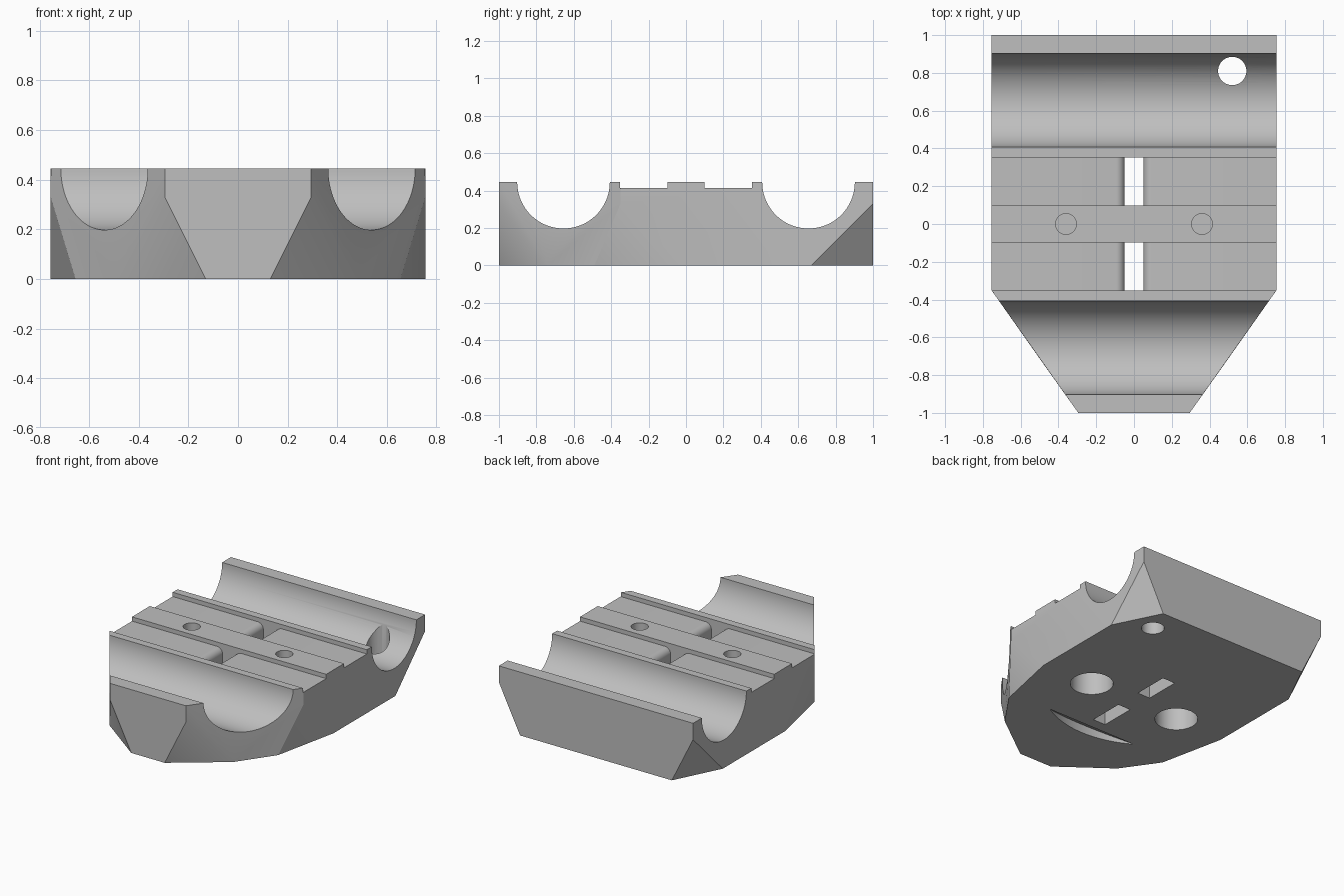
import bpy, bmesh
from math import sin, cos, pi, radians
from mathutils import Vector

old = bpy.data.objects.get("Cube")
if old:
    bpy.data.objects.remove(old, do_unlink=True)

TOP = 0.445       # overall height
SHOULDER = 0.33   # height where the corner facets begin


def add_object(name, bm):
    bmesh.ops.recalc_face_normals(bm, faces=bm.faces)
    mesh = bpy.data.meshes.new(name)
    bm.to_mesh(mesh)
    bm.free()
    obj = bpy.data.objects.new(name, mesh)
    bpy.context.collection.objects.link(obj)
    return obj


def prism(name, bottom, top):
    """Closed solid between two matching outlines."""
    bm = bmesh.new()
    a = [bm.verts.new(p) for p in bottom]
    b = [bm.verts.new(p) for p in top]
    bm.faces.new(a)
    bm.faces.new(b)
    n = len(a)
    for i in range(n):
        j = (i + 1) % n
        bm.faces.new((a[i], a[j], b[j], b[i]))
    return add_object(name, bm)


def arc(cx, cy, r, start, end, steps):
    angles = [radians(start + (end - start) * i / steps) for i in range(steps + 1)]
    return [(cx + r * cos(t), cy + r * sin(t)) for t in angles]


def vertical_hole(name, x, y, r, low, high):
    ring = arc(x, y, r, 0, 360, 48)[:-1]
    return prism(name, [(*p, low) for p in ring], [(*p, high) for p in ring])


# Body: tapered block with every lower corner cut back to a triangular facet
corners = [
    # plan corner, then the two floor points of its facet
    ((0.755, 1.0), (0.59, 1.0), (0.755, 0.67)),
    ((0.755, -0.35), (0.755, -0.02), (0.655, -0.49)),
    ((0.295, -1.0), (0.48, -0.74), (0.13, -1.0)),
]
bm = bmesh.new()
for corner, floor_a, floor_b in corners:
    for side in (1, -1):
        for (x, y), z in ((corner, TOP), (corner, SHOULDER), (floor_a, 0), (floor_b, 0)):
            bm.verts.new((side * x, y, z))
bmesh.ops.convex_hull(bm, input=bm.verts)
bmesh.ops.dissolve_limit(bm, angle_limit=radians(1), verts=bm.verts, edges=bm.edges)
body = add_object("carriage_body", bm)

cutters = []

# Two half-round troughs running across the block
for name, y in (("front", -0.655), ("back", 0.655)):
    outline = [(y + 0.2475, 0.6)] + arc(y, TOP, 0.2475, 0, -180, 48) + [(y - 0.2475, 0.6)]
    cutters.append(prism(name + "_trough", [(-1, *p) for p in outline], [(1, *p) for p in outline]))

# Shallow channels, each dropping through a slot with rounded lips
lip, floor = 0.045, 0.415
half = [(1, 0.6), (1, floor)] + arc(0.05 + lip, floor - lip, lip, 90, 180, 10) + [(0.05, -0.1)]
outline = half + [(-x, z) for x, z in reversed(half)]
for name, y in (("front", -0.353), ("back", 0.099)):
    cutters.append(prism(name + "_channel", [(x, y, z) for x, z in outline],
                         [(x, y + 0.254, z) for x, z in outline]))

# Screw holes above wide pockets, separated by a thin web
for name, x in (("left", 0.36), ("right", -0.36)):
    cutters.append(vertical_hole(name + "_screw_hole", x, 0, 0.055, 0.28, 0.6))
    cutters.append(vertical_hole(name + "_pocket", x, 0, 0.14, -0.1, 0.265))

# Through hole at the back left
cutters.append(vertical_hole("through_hole", 0.52, 0.81, 0.075, -0.1, 0.6))

# Crescent recess underneath, deepest along its curved front wall
chord, sag = -0.43, 0.1
radius = (0.355 ** 2 + sag ** 2) / (2 * sag)
spread = 31.4
bow = arc(0, chord - sag + radius, radius, 270 - spread, 270 + spread, 32)
cutters.append(prism("crescent_recess", [(*p, -0.05) for p in bow],
                     [(x, y, 0.001 + 0.6 * max(0, chord - y)) for x, y in bow]))

# Carve the body
bpy.context.view_layer.objects.active = body
for cutter in cutters:
    mod = body.modifiers.new(cutter.name, "BOOLEAN")
    mod.operation = "DIFFERENCE"
    mod.solver = "EXACT"
    mod.object = cutter
    cutter.hide_render = True
    bpy.ops.object.modifier_apply(modifier=mod.name)
    bpy.data.objects.remove(cutter, do_unlink=True)

# Plain grey finish
grey = bpy.data.materials.new("plain_grey")
grey.use_nodes = True
color = (0.52, 0.52, 0.52, 1)
grey.diffuse_color = color
grey.node_tree.nodes["Principled BSDF"].inputs["Base Color"].default_value = color
body.data.materials.clear()
body.data.materials.append(grey)
for face in body.data.polygons:
    face.material_index = 0

bpy.ops.object.select_all(action="DESELECT")
body.select_set(True)
bpy.ops.object.shade_smooth_by_angle(angle=radians(25))
